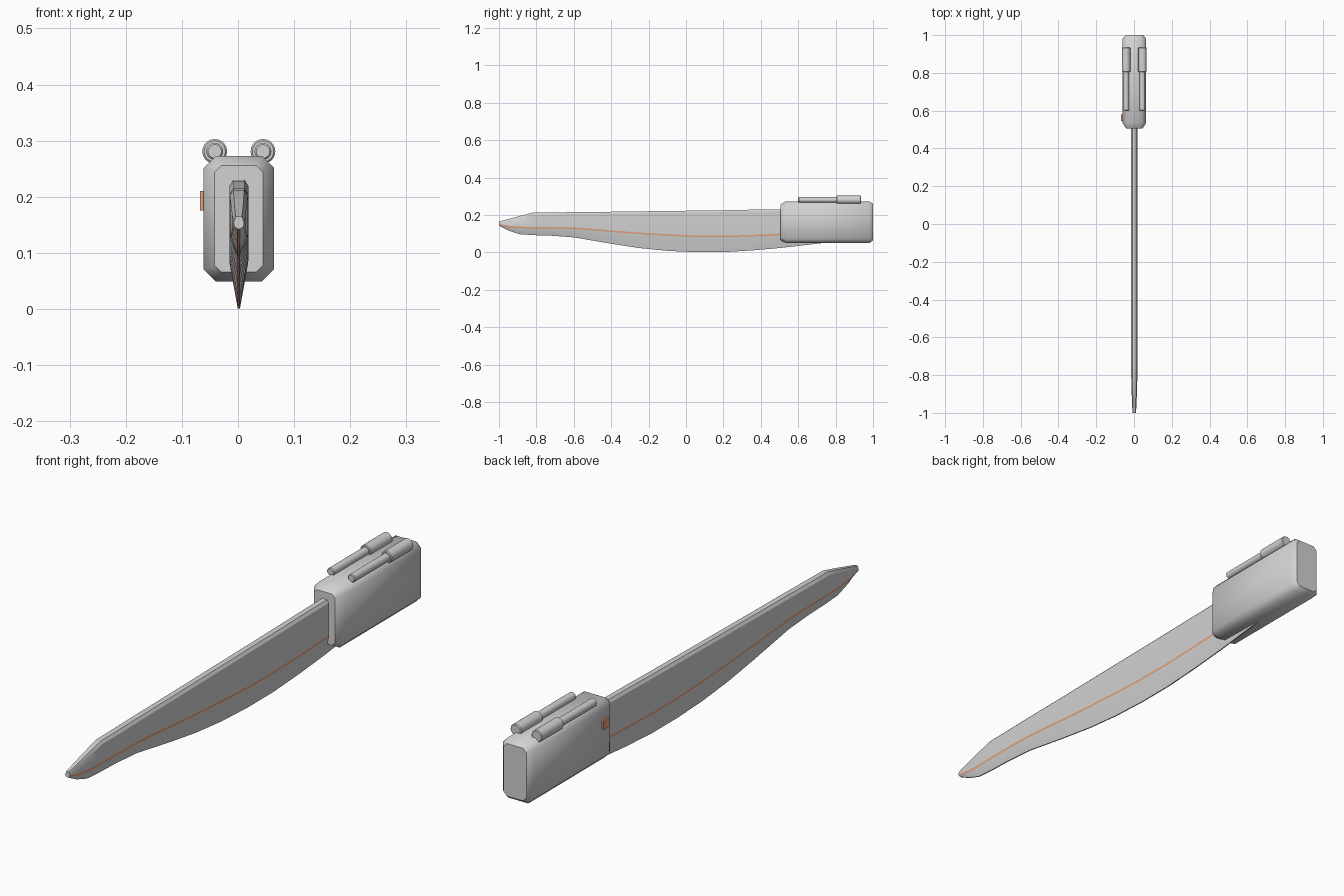
import bpy, bmesh, math
from mathutils import Matrix, Vector

if "Cube" in bpy.data.objects:
    bpy.data.objects.remove(bpy.data.objects["Cube"])

CENTRE_X = .0015  # the body sits slightly left to balance the side button


def material(name, rgb):
    m = bpy.data.materials.new(name)
    m.use_nodes = True
    m.diffuse_color = (*rgb, 1)
    m.node_tree.nodes["Principled BSDF"].inputs["Base Color"].default_value = (*rgb, 1)
    return m


steel = material("grey steel", (0.65, 0.65, 0.65))
orange = material("glowing orange", (0.85, 0.38, 0.2))


def finish(name, bm, mats, angle=30):
    bmesh.ops.recalc_face_normals(bm, faces=bm.faces)
    mesh = bpy.data.meshes.new(name)
    bm.to_mesh(mesh)
    bm.free()
    for m in mats:
        mesh.materials.append(m)
    ob = bpy.data.objects.new(name, mesh)
    ob.location.x = CENTRE_X
    bpy.context.collection.objects.link(ob)
    bpy.ops.object.select_all(action="DESELECT")
    ob.select_set(True)
    bpy.context.view_layer.objects.active = ob
    bpy.ops.object.shade_smooth_by_angle(angle=math.radians(angle))


def loft(bm, rings):
    """Skin a list of closed rings and cap both ends."""
    loops = [[bm.verts.new(p) for p in r] for r in rings]
    n = len(loops[0])
    for a, b in zip(loops, loops[1:]):
        for i in range(n):
            bm.faces.new((a[i], a[(i + 1) % n], b[(i + 1) % n], b[i]))
    bm.faces.new(loops[0])
    bm.faces.new(loops[-1])


# Blade: stations of (y, spine height, stripe height, edge height, half thickness)
stations = [
    (-1.0, .165, .150, .143, .009), (-.95, .178, .138, .117, .012),
    (-.89, .194, .133, .097, .014), (-.82, .212, .132, .092, .016),
    (-.72, .213, .132, .089, .017), (-.6, .215, .129, .080, .017),
    (-.5, .216, .122, .063, .017), (-.4, .217, .113, .046, .017),
    (-.25, .219, .102, .023, .017), (-.1, .221, .093, .008, .017),
    (.05, .223, .086, .001, .017), (.2, .225, .085, .001, .017),
    (.35, .228, .089, .010, .017), (.5, .230, .096, .023, .017),
    (.65, .230, .104, .040, .017), (.8, .230, .110, .058, .017)]


def blade_ring(y, top, stripe, edge, w):
    g = min(.004, (stripe - edge) * .4)
    half = [(w * .6, top), (w, top - .010), (w, stripe + g),
            (w - .0005, stripe - g), (.002, edge)]
    side = [(x, y, z) for x, z in half]
    return side + [(-x, yy, z) for x, yy, z in reversed(side)]


bm = bmesh.new()
loft(bm, [blade_ring(*s) for s in stations])
# Side stripes and the cutting edge are orange
bm.verts.index_update()
ring_size = len(bm.verts) // len(stations)
for f in bm.faces:
    slots = {v.index % ring_size for v in f.verts}
    if slots in ({2, 3}, {4, 5}, {6, 7}):
        f.material_index = 1
finish("blade", bm, [steel, orange])


# Handle: octagonal block with chamfered ends
def octagon(y, hx, z0, z1, c):
    pts = [(hx, z0 + c), (hx, z1 - c), (hx - c, z1), (c - hx, z1),
           (-hx, z1 - c), (-hx, z0 + c), (c - hx, z0), (hx - c, z0)]
    return [(x, y, z) for x, z in pts]


bm = bmesh.new()
loft(bm, [octagon(.505, .043, .066, .256, .012), octagon(.535, .063, .049, .273, .022),
          octagon(.98, .063, .049, .273, .022), octagon(1.0, .047, .064, .259, .014)])
finish("handle", bm, [steel], angle=48)


# Twin tubes on top: a thin rod running into a thicker sleeve
def rod(name, x, y0, y1, r, bevel):
    bm = bmesh.new()
    rings = []
    for y, rad in ((y0, r - bevel), (y0 + bevel, r), (y1 - bevel, r), (y1, r - bevel)):
        rings.append([(x + rad * math.cos(math.tau * i / 24), y,
                       .281 + rad * math.sin(math.tau * i / 24)) for i in range(24)])
    loft(bm, rings)
    finish(name, bm, [steel])


for side, x in (("left", .043), ("right", -.043)):
    rod(side + "_rod", x, .6, .83, .015, .003)
    rod(side + "_sleeve", x, .805, .935, .022, .003)

# Side button: square plate with a recessed centre
bm = bmesh.new()
bmesh.ops.create_cube(bm, size=1, matrix=Matrix.Translation((-.0655, .562, .193))
                      @ Matrix.Diagonal((.008, .036, .034, 1)))
face = min(bm.faces, key=lambda f: f.calc_center_median().x)
bmesh.ops.inset_region(bm, faces=[face], thickness=.008, depth=0)
bmesh.ops.translate(bm, verts=face.verts, vec=Vector((.002, 0, 0)))
finish("button", bm, [orange])
